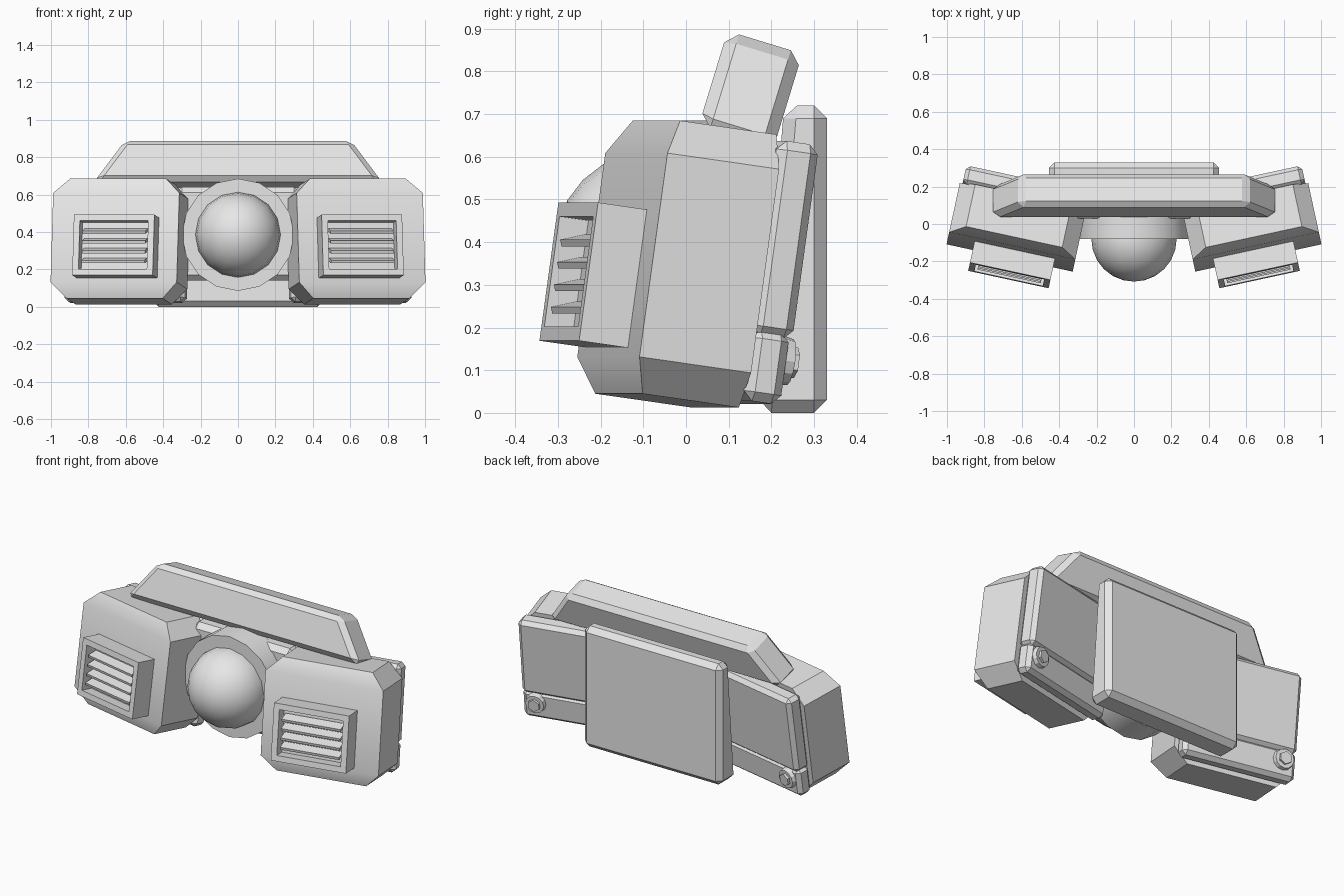
import bpy, bmesh
from math import radians, pi
from mathutils import Matrix, Vector

if "Cube" in bpy.data.objects:
    bpy.data.objects.remove(bpy.data.objects["Cube"], do_unlink=True)

grey = bpy.data.materials.new("light grey")
grey.use_nodes = True
grey.diffuse_color = (0.8, 0.8, 0.8, 1)
grey.node_tree.nodes["Principled BSDF"].inputs["Base Color"].default_value = (0.8, 0.8, 0.8, 1)


def finish(name, bm, matrix=None, mirror=False, smooth=0):
    """Turn a bmesh into an object; with mirror, make left and right versions."""
    if matrix:
        bmesh.ops.transform(bm, matrix=matrix, verts=bm.verts)
    bmesh.ops.recalc_face_normals(bm, faces=bm.faces)
    for prefix in (("left_", "right_") if mirror else ("",)):
        if prefix == "right_":
            bmesh.ops.scale(bm, vec=(-1, 1, 1), verts=bm.verts)
            bmesh.ops.reverse_faces(bm, faces=bm.faces)
        mesh = bpy.data.meshes.new(prefix + name)
        bm.to_mesh(mesh)
        mesh.materials.append(grey)
        obj = bpy.data.objects.new(prefix + name, mesh)
        bpy.context.collection.objects.link(obj)
        if smooth:
            bpy.ops.object.select_all(action="DESELECT")
            obj.select_set(True)
            bpy.context.view_layer.objects.active = obj
            bpy.ops.object.shade_smooth_by_angle(angle=radians(smooth))
    bm.free()


def box(size, centre=(0, 0, 0), bevel=0.0):
    bm = bmesh.new()
    bmesh.ops.create_cube(bm, size=1)
    bmesh.ops.scale(bm, vec=size, verts=bm.verts)
    bmesh.ops.translate(bm, vec=centre, verts=bm.verts)
    if bevel:
        bmesh.ops.bevel(bm, geom=bm.edges[:], offset=bevel, segments=1, affect="EDGES")
    return bm


def cylinder(sides, r_front, r_back, depth, centre):
    """Cylinder along y, r_front at its -y end."""
    bm = bmesh.new()
    bmesh.ops.create_cone(bm, cap_ends=True, segments=sides, radius1=r_back,
                          radius2=r_front, depth=depth)
    bmesh.ops.rotate(bm, matrix=Matrix.Rotation(pi / 2, 3, "X"), verts=bm.verts)
    bmesh.ops.translate(bm, vec=centre, verts=bm.verts)
    return bm


# Side pods share one leaning, splayed frame; its origin is the front face centre
POD = (Matrix.Translation((0.658, -0.149, 0.37))
       @ Matrix.Rotation(radians(12.2), 4, "Z") @ Matrix.Rotation(radians(-8), 4, "X"))
W, H, CUT, DEPTH = 0.345, 0.323, 0.082, 0.27

# Pod body: octagonal outline with the top and bottom front edges drawn back
bm = bmesh.new()
corners = [(W, H - CUT), (W - CUT, H), (CUT - W, H), (-W, H - CUT)]
outline = corners + [(-x, -z) for x, z in corners]
front = [bm.verts.new((x, 0.037 if abs(z) == H else 0, z)) for x, z in outline]
back = [bm.verts.new((x, DEPTH, z)) for x, z in outline]
bm.faces.new(back)
for a, b, c, d in ((0, 3, 4, 7), (0, 1, 2, 3), (4, 5, 6, 7)):
    bm.faces.new([front[i] for i in (a, b, c, d)])
for i in range(8):
    j = (i + 1) % 8
    bm.faces.new((front[i], front[j], back[j], back[i]))
finish("pod_body", bm, POD, True, 30)

# Lamp housing with a recessed opening
LX, LZ, OUT = -0.018, -0.056, 0.118
bm = box((0.44, OUT + 0.02, 0.327), (LX, 0.01 - OUT / 2, LZ))
bm.normal_update()
face = min(bm.faces, key=lambda f: f.calc_center_median().y)
bmesh.ops.inset_region(bm, faces=[face], thickness=0.047)
opening = bmesh.ops.extrude_discrete_faces(bm, faces=[face])["faces"][0]
bmesh.ops.translate(bm, vec=(0, 0.07, 0), verts=opening.verts)
finish("lamp_housing", bm, POD, True)

# Louvre slats in the opening
for i in range(4):
    bm = box((0.346, 0.058, 0.016))
    place = (Matrix.Translation((LX, 0.036 - OUT, LZ - 0.08 + i * 0.053))
             @ Matrix.Rotation(radians(20), 4, "X"))
    finish(f"lamp_slat_{i + 1}", bm, POD @ place, True)

# Rear plates behind the pods, with a slightly lower bottom strip
finish("rear_plate", box((0.66, 0.10, 0.46), (0, 0.315, 0.08), 0.022), POD, True)
finish("rear_plate_strip", box((0.66, 0.09, 0.17), (0, 0.312, -0.22), 0.022), POD, True)
finish("bolt_washer", cylinder(12, 0.06, 0.054, 0.03, (0.25, 0.365, -0.20)), POD, True)
finish("bolt_head", cylinder(6, 0.036, 0.036, 0.02, (0.25, 0.384, -0.20)), POD, True)

# Central rear pack: wedge profile in y and z
bm = bmesh.new()
profile = [(0.17, 0), (0.33, 0), (0.33, 0.72), (0.23, 0.72)]
cap = bm.faces.new([bm.verts.new((-0.455, y, z)) for y, z in profile])
side = bmesh.ops.extrude_face_region(bm, geom=[cap])["geom"]
bmesh.ops.translate(bm, vec=(0.91, 0, 0), verts=[v for v in side if isinstance(v, bmesh.types.BMVert)])
bmesh.ops.recalc_face_normals(bm, faces=bm.faces)
bmesh.ops.bevel(bm, geom=bm.edges[:], offset=0.03, segments=1, affect="EDGES")
finish("rear_pack", bm)

# Central core, collar and dome
finish("core", box((0.66, 0.19, 0.50), (0, 0.125, 0.39), 0.03))
finish("collar", cylinder(16, 0.30, 0.30, 0.16, (0, 0, 0.385)), smooth=30)
bm = bmesh.new()
bmesh.ops.create_uvsphere(bm, u_segments=16, v_segments=12, radius=0.228)
finish("dome", bm, Matrix.Translation((0, -0.08, 0.385)) @ Matrix.Rotation(pi / 2, 4, "X"), smooth=40)

# Leaning top bar, narrower at the top
bm = box((1.54, 0.183, 0.23), (0, 0, -0.115))
for v in bm.verts:
    if v.co.z > -0.01:
        v.co.x *= 0.605 / 0.77
bmesh.ops.bevel(bm, geom=bm.edges[:], offset=0.028, segments=1, affect="EDGES")
finish("top_bar", bm, Matrix.Translation((0, 0.185, 0.868)) @ Matrix.Rotation(radians(-17), 4, "X"))
